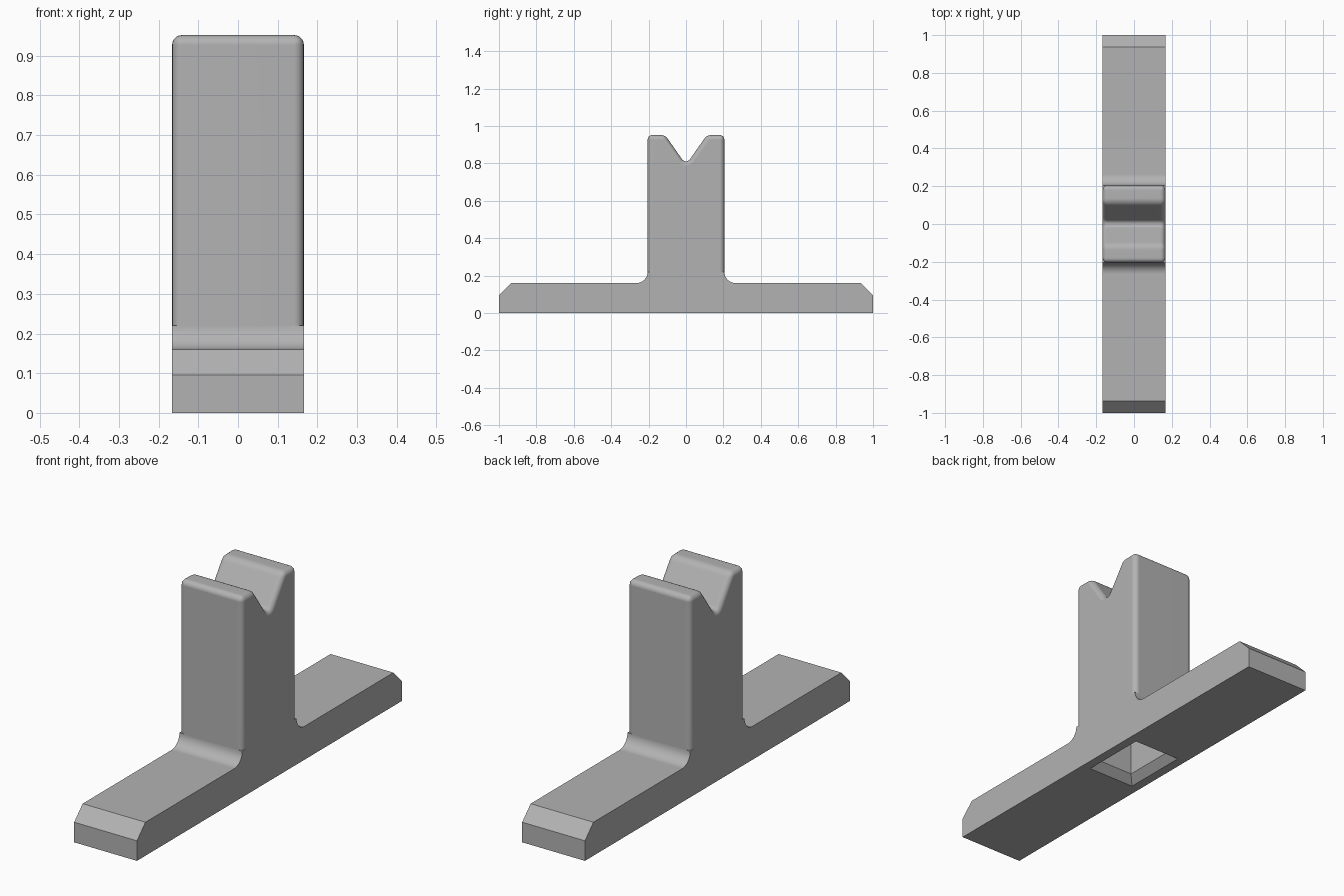
import bpy, bmesh, math

if "Cube" in bpy.data.objects:
    bpy.data.objects.remove(bpy.data.objects["Cube"])

HALF_W = 0.166     # half width across x
POST_Y = 0.205     # half depth of the post
BASE_TOP = 0.16
POST_TOP = 0.952
ROUND = 0.028      # rounding on the post edges
FILLET = 0.06      # concave blend between post and base

grey = bpy.data.materials.new("plain_grey")
grey.use_nodes = True
colour = (0.45, 0.45, 0.45, 1)
grey.diffuse_color = colour
grey.node_tree.nodes["Principled BSDF"].inputs["Base Color"].default_value = colour


def arc(cy, cz, r, a0, a1, n):
    """Points of an arc in the y-z plane, angles in degrees."""
    angles = [math.radians(a0 + (a1 - a0) * i / n) for i in range(n + 1)]
    return [(cy + r * math.cos(a), cz + r * math.sin(a)) for a in angles]


def mirrored(half):
    """Complete a right-half profile with its reflection in y."""
    return half + [(-y, z) for y, z in reversed(half) if abs(y) > 1e-5]


def finish(bm, name):
    bmesh.ops.recalc_face_normals(bm, faces=bm.faces)
    mesh = bpy.data.meshes.new(name)
    bm.to_mesh(mesh)
    bm.free()
    mesh.materials.append(grey)
    obj = bpy.data.objects.new(name, mesh)
    bpy.context.collection.objects.link(obj)
    return obj


def extrude_x(profile):
    """Prism with the given y-z profile, spanning the full width."""
    bm = bmesh.new()
    face = bm.faces.new([bm.verts.new((-HALF_W, y, z)) for y, z in profile])
    new = bmesh.ops.extrude_face_region(bm, geom=[face])["geom"]
    verts = [g for g in new if isinstance(g, bmesh.types.BMVert)]
    bmesh.ops.translate(bm, verts=verts, vec=(2 * HALF_W, 0, 0))
    bmesh.ops.recalc_face_normals(bm, faces=bm.faces)
    return bm


def boolean(target, other, operation):
    mod = target.modifiers.new(operation.lower(), 'BOOLEAN')
    mod.object = other
    mod.operation = operation
    mod.solver = 'EXACT'
    bpy.context.view_layer.objects.active = target
    bpy.ops.object.modifier_apply(modifier=mod.name)
    bpy.data.objects.remove(other)


# Base bar with chamfered ends and blends rising to the post
base_half = [(1, 0), (1, 0.096), (0.936, BASE_TOP)]
base_half += arc(POST_Y + FILLET, BASE_TOP + FILLET, FILLET, 270, 180, 8)
stand = finish(extrude_x(mirrored(base_half)), "stand_body")

# Post with a round-bottomed V notch
slope = math.degrees(math.atan2(0.155, 0.112))
r = 0.025
notch = arc(0, 0.811 + r, r, -90 + slope, -90, 4)
post_half = [(POST_Y, 0.08), (POST_Y, POST_TOP), (0.112, POST_TOP)] + notch
bm = extrude_x(mirrored(post_half))
rounded = []
for e in bm.edges:
    a, b = (v.co for v in e.verts)
    across = abs(a.x - b.x) > 0.1
    at_foot = max(a.z, b.z) < 0.1
    in_notch = across and abs(a.y) < 0.05
    if not at_foot and not in_notch:
        rounded.append(e)
bmesh.ops.bevel(bm, geom=rounded, offset=ROUND, offset_type='OFFSET',
                segments=5, profile=0.5, affect='EDGES', clamp_overlap=True)
boolean(stand, finish(bm, "post"), 'UNION')

# Socket in the underside: flared mouth, then a straight shaft
bm = bmesh.new()
rings = []
for hx, hy, z in [(0.1575, 0.195, -0.035), (0.0875, 0.125, 0.035), (0.0875, 0.125, 0.68)]:
    rings.append([bm.verts.new((sx * hx, sy * hy, z))
                  for sx, sy in ((-1, -1), (1, -1), (1, 1), (-1, 1))])
for low, high in zip(rings, rings[1:]):
    for i in range(4):
        j = (i + 1) % 4
        bm.faces.new((low[i], low[j], high[j], high[i]))
bm.faces.new(rings[0])
bm.faces.new(rings[-1])
cutter = finish(bm, "socket_cutter")
cutter.hide_render = True
boolean(stand, cutter, 'DIFFERENCE')

# Smooth rounded edges while keeping flat faces clean
bpy.ops.object.select_all(action='DESELECT')
stand.select_set(True)
bpy.context.view_layer.objects.active = stand
bpy.ops.object.shade_smooth_by_angle(angle=math.radians(30))
weighted = stand.modifiers.new("weighted_normals", 'WEIGHTED_NORMAL')
weighted.keep_sharp = True
